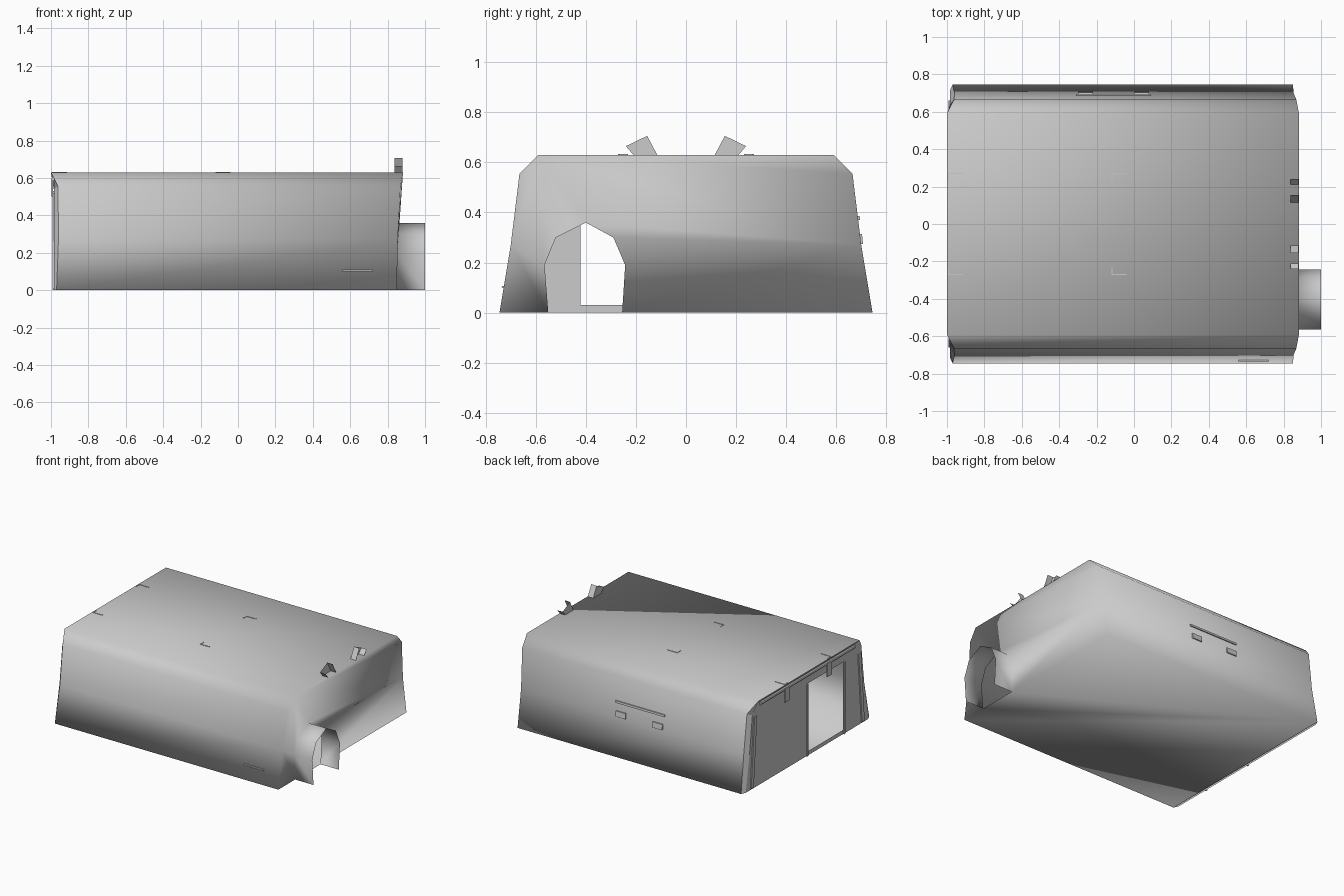
import bpy, bmesh
from mathutils import Vector

cube = bpy.data.objects.get("Cube")
if cube:
    bpy.data.objects.remove(cube, do_unlink=True)

# Single canvas colour
canvas = bpy.data.materials.new("grey_canvas")
canvas.use_nodes = True
GREY = (0.6, 0.6, 0.6, 1)
canvas.diffuse_color = GREY
canvas.node_tree.nodes["Principled BSDF"].inputs["Base Color"].default_value = GREY


def finish(bm, name, smooth=False, recalc=True):
    if recalc:
        bmesh.ops.recalc_face_normals(bm, faces=bm.faces)
    for f in bm.faces:
        f.smooth = smooth
    me = bpy.data.meshes.new(name)
    bm.to_mesh(me)
    bm.free()
    me.materials.append(canvas)
    ob = bpy.data.objects.new(name, me)
    bpy.context.collection.objects.link(ob)
    return ob


def ring(bm, points):
    return [bm.verts.new(p) for p in points]


def bridge(bm, a, b):
    for i in range(len(a) - 1):
        bm.faces.new((a[i], a[i + 1], b[i + 1], b[i]))


def plate(name, corners, offset):
    """Thin raised patch through four corners, pushed out along offset."""
    bm = bmesh.new()
    off = Vector(offset)
    low = ring(bm, corners)
    high = ring(bm, [Vector(c) + off for c in corners])
    bm.faces.new(low)
    bm.faces.new(high)
    bridge(bm, low + low[:1], high + high[:1])
    return finish(bm, name)


# Cross-section: y, z, x of the door end, x of the tunnel end
half = [(0.745, 0, -0.97, 0.85), (0.70, 0.27, -0.96, 0.853),
        (0.665, 0.555, -0.962, 0.868), (0.59, 0.63, -1, 0.882)]
section = [(-y, z, a, b) for y, z, a, b in half] + half[::-1]

# Tent shell: walls, roof, floor, tunnel end and entrance tunnel
bm = bmesh.new()
door_ring = ring(bm, [(a, y, z) for y, z, a, b in section])
end_ring = ring(bm, [(b, y, z) for y, z, a, b in section])
bridge(bm, door_ring, end_ring)
arch = [(-0.255, 0), (-0.243, 0.19), (-0.29, 0.30), (-0.40, 0.36),
        (-0.52, 0.30), (-0.565, 0.19), (-0.55, 0)]
arch_in = ring(bm, [(0.85 + 0.01 * z, y, z) for y, z in arch])
arch_out = ring(bm, [(1, y, z) for y, z in arch])
bridge(bm, arch_in, arch_out)
bm.faces.new(end_ring + arch_in)
bm.faces.new([door_ring[0], end_ring[0], arch_in[-1], arch_in[0],
              end_ring[-1], door_ring[-1]])
finish(bm, "tent_shell", smooth=True)

# Door end wall, set in a narrow border, with the doorway cut out
DOOR_A, DOOR_B, SILL, HEAD, WALL_X = -0.43, 0.0, 0.03, 0.53, -0.985
bm = bmesh.new()
border = ring(bm, [(a, y, z) for y, z, a, b in section])
wall = ring(bm, [(WALL_X, y * 0.955, z * 0.975) for y, z, a, b in section])
bridge(bm, border, wall)
doorway = [(DOOR_B, 0), (DOOR_B, SILL), (DOOR_B, HEAD),
           (DOOR_A, HEAD), (DOOR_A, SILL), (DOOR_A, 0)]
d = ring(bm, [(WALL_X, y, z) for y, z in doorway])
bm.faces.new(wall + d)
bm.faces.new((d[0], d[1], d[4], d[5]))
finish(bm, "door_wall")

# Doorway trim and corner strips
for label, y in (("left", DOOR_B), ("right", DOOR_A)):
    plate("door_trim_" + label, [(WALL_X, y - 0.008, 0), (WALL_X, y + 0.008, 0),
          (WALL_X, y + 0.008, HEAD), (WALL_X, y - 0.008, HEAD)], (-0.008, 0, 0))
for label, s in (("left", 1), ("right", -1)):
    plate("corner_strip_" + label, [(WALL_X, s * 0.66, 0.01), (WALL_X, s * 0.63, 0.01),
          (WALL_X, s * 0.59, 0.52), (WALL_X, s * 0.62, 0.52)], (-0.008, 0, 0))

# Rolled door flap under the roof edge
bpy.ops.mesh.primitive_cylinder_add(vertices=8, radius=0.012, depth=1.1,
                                    location=(-0.986, 0, 0.595),
                                    rotation=(1.5708, 0, 0))
roll = bpy.context.object
roll.name = "rolled_flap"
roll.data.materials.append(canvas)
bpy.ops.object.shade_smooth_by_angle()

for label, s in (("left", 1), ("right", -1)):
    # Roof vent: a leaning panel with two side strips
    p = [(s * 0.21, 0.63), (s * 0.24, 0.665), (s * 0.155, 0.706), (s * 0.115, 0.63)]
    bm = bmesh.new()
    back = ring(bm, [(0.836, y, z) for y, z in p])
    front = ring(bm, [(0.88, y, z) for y, z in p])
    bm.faces.new(back)
    bridge(bm, back[:2], front[:2])
    bridge(bm, back[2:], front[2:])
    finish(bm, "roof_vent_" + label)

    # Roof loops: corner brackets sewn to the canvas
    for place, x in (("middle", -0.12), ("door", -0.995)):
        y = s * 0.272
        for arm, dx, dy in (("long", 0.08, 0.006), ("short", 0.006, 0.04)):
            plate(f"roof_loop_{place}_{arm}_{label}",
                  [(x, y, 0.629), (x + dx, y, 0.629),
                   (x + dx, y - s * dy, 0.629), (x, y - s * dy, 0.629)],
                  (0, 0, 0.004))

    # Ties hanging at the roof edge above the door
    plate("door_tie_" + label, [(-0.99, s * 0.27, 0.60), (-0.99, s * 0.22, 0.60),
          (-0.99, s * 0.22, 0.50), (-0.99, s * 0.27, 0.50)], (-0.008, 0, 0))


def wall_y(z):
    """Depth of the side wall at a given height."""
    (y0, z0), (y1, z1) = (half[0][:2], half[1][:2]) if z < 0.27 else (half[1][:2], half[2][:2])
    return y0 + (y1 - y0) * (z - z0) / (z1 - z0)


def wall_patch(name, side, x0, x1, z0, z1):
    a, b = side * wall_y(z0), side * wall_y(z1)
    plate(name, [(x0, a, z0), (x1, a, z0), (x1, b, z1), (x0, b, z1)],
          (0, side * 0.008, 0))


# Back wall pocket strip with two tabs, and the front wall slit
wall_patch("pocket_strip", 1, -0.31, 0.09, 0.37, 0.385)
wall_patch("pocket_tab_left", 1, 0.0, 0.08, 0.275, 0.315)
wall_patch("pocket_tab_right", 1, -0.30, -0.22, 0.275, 0.315)
wall_patch("front_slit", -1, 0.56, 0.72, 0.10, 0.107)
